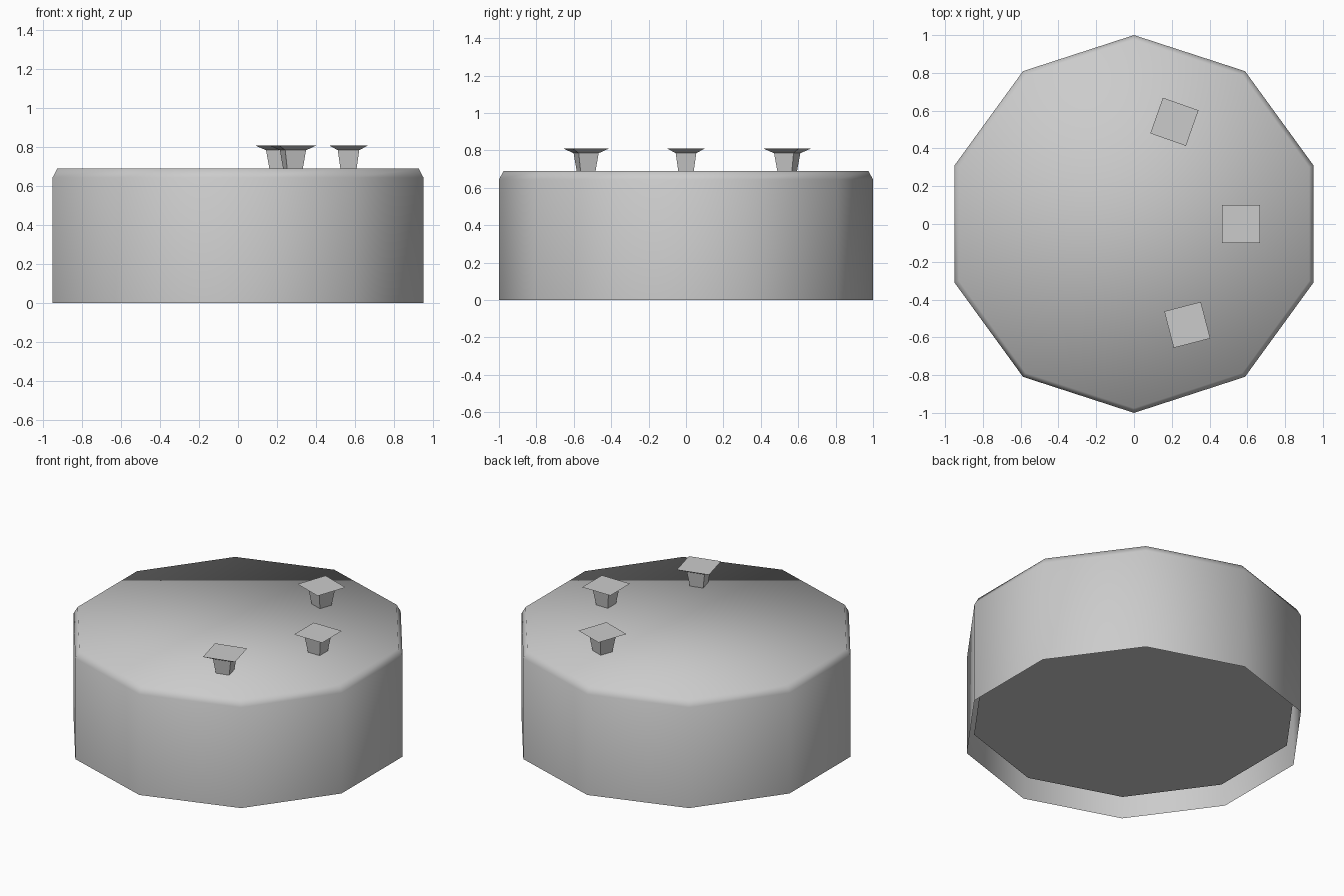
import bpy
import math

cube = bpy.data.objects.get("Cube")
if cube:
    bpy.data.objects.remove(cube, do_unlink=True)

# One plain grey for everything
GREY = (0.6, 0.6, 0.6, 1.0)
grey = bpy.data.materials.new("plain_grey")
grey.use_nodes = True
grey.diffuse_color = GREY
grey.node_tree.nodes["Principled BSDF"].inputs["Base Color"].default_value = GREY


def lofted(name, rings, sides, turn, close_top=True, smooth=False, size_is_half_width=False):
    """Stack regular polygon rings, given as (radius, z), into one skin."""
    scale = 1 / math.cos(math.pi / sides) if size_is_half_width else 1
    verts = []
    for radius, z in rings:
        for i in range(sides):
            a = turn + math.tau * i / sides
            verts.append((scale * radius * math.cos(a), scale * radius * math.sin(a), z))
    faces = []
    for r in range(len(rings) - 1):
        for i in range(sides):
            j = (i + 1) % sides
            low, high = r * sides, (r + 1) * sides
            faces.append((low + i, low + j, high + j, high + i))
    if close_top:
        top = (len(rings) - 1) * sides
        faces.append(tuple(range(top, top + sides)))
    mesh = bpy.data.meshes.new(name)
    mesh.from_pydata(verts, [], faces)
    mesh.materials.append(grey)
    mesh.polygons.foreach_set("use_smooth", [smooth] * len(mesh.polygons))
    obj = bpy.data.objects.new(name, mesh)
    bpy.context.collection.objects.link(obj)
    return obj


# Ten-sided drum shell, open below, softly shaded over its bevelled rim
SIDES = 10
lofted("drum_shell", [(1, 0), (1, 0.645), (0.975, 0.69)], SIDES, math.pi / 2, smooth=True)

# Recessed base plate, facing down
base = lofted("base_plate", [(0.958, 0.12)], SIDES, math.pi / 2)
base.data.flip_normals()

# Square pegs with flared flat heads
PEGS = {"front_peg": (0.282, -0.534, 14.5),
        "middle_peg": (0.567, 0, 0),
        "back_peg": (0.214, 0.541, -19.4)}
for name, (x, y, angle) in PEGS.items():
    peg = lofted(name, [(0.04, 0.68), (0.055, 0.785), (0.1, 0.81)], 4, math.pi / 4,
                 size_is_half_width=True)
    peg.location = (x, y, 0)
    peg.rotation_euler.z = math.radians(angle)
